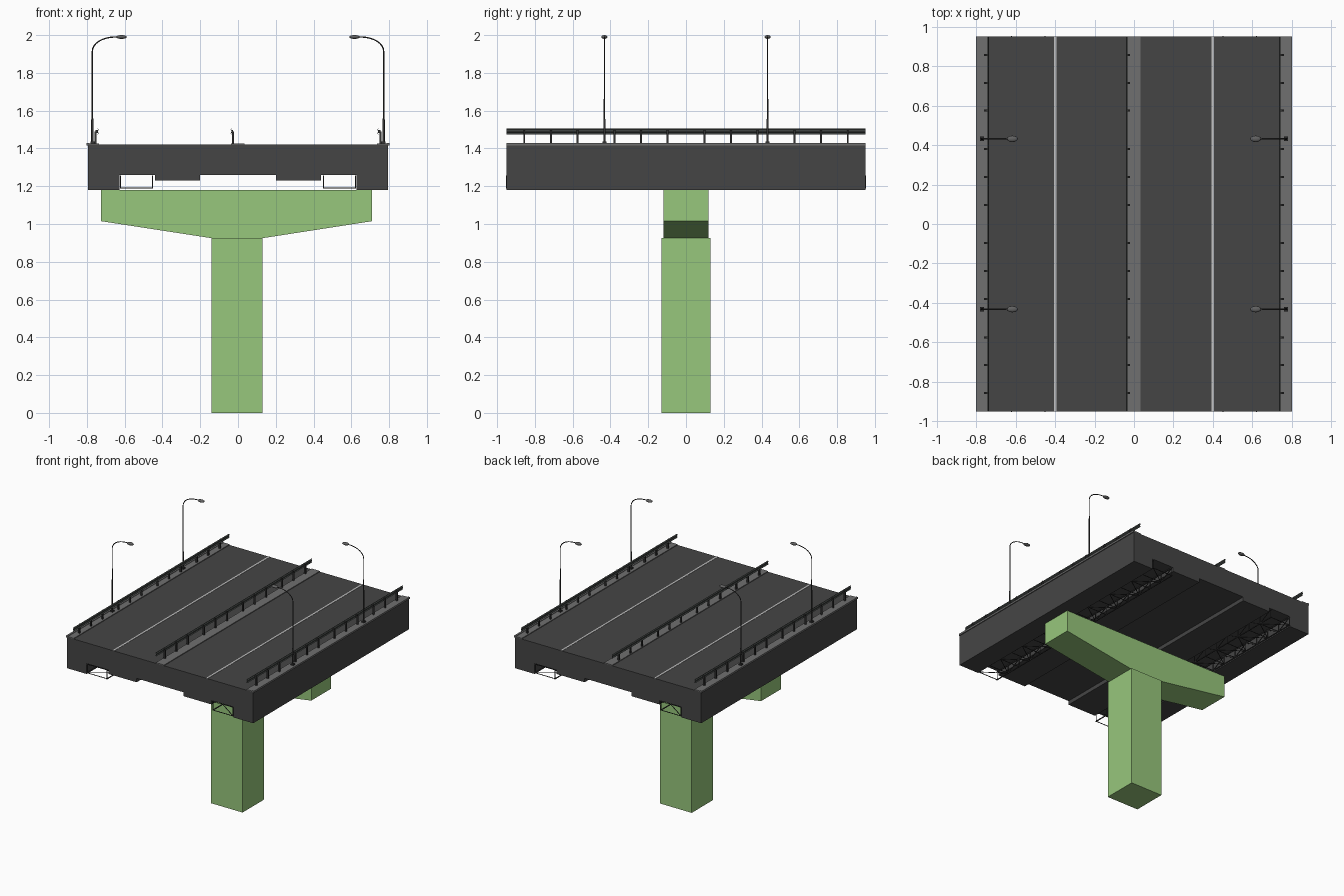
import bpy, bmesh, math
from mathutils import Vector, Matrix

if "Cube" in bpy.data.objects:
    bpy.data.objects.remove(bpy.data.objects["Cube"])


def material(name, r, g, b):
    m = bpy.data.materials.new(name)
    m.use_nodes = True
    m.diffuse_color = (r, g, b, 1)
    bsdf = m.node_tree.nodes["Principled BSDF"]
    bsdf.inputs["Base Color"].default_value = (r, g, b, 1)
    bsdf.inputs["Roughness"].default_value = 0.8
    return m


GREEN = material("pier green", 0.31, 0.57, 0.2)
ASPHALT = material("dark asphalt", 0.06, 0.06, 0.06)
PAVING = material("grey paving", 0.16, 0.16, 0.16)
WHITE = material("lane white", 0.55, 0.55, 0.55)
STEEL = material("rail steel", 0.075, 0.085, 0.08)
IRON = material("dark iron", 0.035, 0.035, 0.035)
LAMP = material("lamp grey", 0.12, 0.12, 0.12)

HALF = 0.95   # half the deck length
TOP = 1.42    # road surface height


def finish(name, bm, mat):
    bmesh.ops.recalc_face_normals(bm, faces=bm.faces)
    me = bpy.data.meshes.new(name)
    bm.to_mesh(me)
    bm.free()
    me.materials.append(mat)
    ob = bpy.data.objects.new(name, me)
    bpy.context.collection.objects.link(ob)
    return ob


def add_box(bm, x, y, z):
    size = [b - a for a, b in (x, y, z)]
    mid = [(a + b) / 2 for a, b in (x, y, z)]
    bmesh.ops.create_cube(bm, size=1, matrix=Matrix.Translation(mid) @ Matrix.Diagonal((*size, 1)))


def box(name, x, y, z, mat):
    bm = bmesh.new()
    add_box(bm, x, y, z)
    return finish(name, bm, mat)


def add_bar(bm, a, b, width):
    a, b = Vector(a), Vector(b)
    turn = (b - a).to_track_quat('Z', 'Y').to_matrix().to_4x4()
    scale = Matrix.Diagonal((width, width, (b - a).length, 1))
    bmesh.ops.create_cube(bm, size=1, matrix=Matrix.Translation((a + b) / 2) @ turn @ scale)


def extrude_profile(name, points, half, mat):
    """Extrude an (x, z) outline along y."""
    bm = bmesh.new()
    face = bm.faces.new([bm.verts.new((x, -half, z)) for x, z in points])
    ext = bmesh.ops.extrude_face_region(bm, geom=[face])["geom"]
    moved = [v for v in ext if isinstance(v, bmesh.types.BMVert)]
    bmesh.ops.translate(bm, verts=moved, vec=(0, 2 * half, 0))
    return finish(name, bm, mat)


def span(side, a, b):
    return tuple(sorted((side * a, side * b)))


# Pier: square column and tapered hammerhead cap
box("pier_column", (-0.14, 0.13), (-0.13, 0.13), (0, 0.925), GREEN)
extrude_profile("pier_cap", [(-0.14, 0.925), (0.13, 0.925), (0.71, 1.015),
                             (0.71, 1.18), (-0.725, 1.18), (-0.725, 1.015)], 0.12, GREEN)

# Deck slab and median
FULL = (-HALF, HALF)
box("deck_slab", (-0.795, 0.795), FULL, (1.26, TOP), ASPHALT)
box("median", (-0.036, 0.034), FULL, (TOP, 1.426), PAVING)


def guardrail(name, post_x, rail_x):
    # Posts in groups of three per rail section
    bm = bmesh.new()
    for i in range(4):
        for j in (-1, 0, 1):
            y = (i - 1.5) * 0.477 + j * 0.141
            add_box(bm, (post_x - 0.006, post_x + 0.006), (y - 0.005, y + 0.005), (TOP, 1.49))
            add_box(bm, span(1, post_x, rail_x), (y - 0.005, y + 0.005), (1.482, 1.498))
    finish(name + "_posts", bm, IRON)
    # Corrugated beam
    out = 0.005 if rail_x > post_x else -0.005
    levels = [1.475, 1.481, 1.487, 1.493, 1.499, 1.505]
    wave = [0, 1, 0, 0, 1, 0]
    skin = [(rail_x + out * w, z) for w, z in zip(wave, levels)]
    back = [(x - out * 0.6, z) for x, z in reversed(skin)]
    extrude_profile(name + "_beam", skin + back, HALF, STEEL)


guardrail("median_guardrail", -0.026, -0.035)


def under_truss(name, s):
    # Service walkway lattice hung between the edge beam and the inner slab
    bm = bmesh.new()
    inner, outer, low, high = s * 0.452, s * 0.622, 1.19, 1.254
    for x, z in ((inner, low), (outer, low), (inner, high), (outer, high)):
        add_bar(bm, (x, -HALF - 0.004, z), (x, HALF + 0.004, z), 0.006)
    bays = 16
    step = 2 * HALF / bays
    for i in range(bays + 1):
        y = -HALF + i * step
        add_bar(bm, (inner, y, low), (outer, y, low), 0.004)
        for x in (inner, outer):
            add_bar(bm, (x, y, low), (x, y, high), 0.004)
        if i < bays:
            a, b = (inner, outer) if i % 2 else (outer, inner)
            add_bar(bm, (a, y, low), (b, y + step, low), 0.004)
            c, d = (low, high) if i % 2 else (high, low)
            for x in (inner, outer):
                add_bar(bm, (x, y, c), (x, y + step, d), 0.004)
    finish(name, bm, IRON)


def street_lamp(name, s, y):
    # Tapered pole with a curved arm
    path = [(0.771, 1.425, 1.6), (0.771, 1.55, 1.6), (0.771, 1.56, 1.0), (0.771, 1.75, 0.9)]
    for i in range(9):
        t = math.radians(90 * i / 8)
        path.append((0.651 + 0.12 * math.cos(t), 1.915 + 0.075 * math.sin(t), 0.8))
    path.append((0.62, 1.993, 0.7))
    cu = bpy.data.curves.new(name, 'CURVE')
    cu.dimensions = '3D'
    cu.bevel_depth = 0.0042
    cu.bevel_resolution = 1
    cu.use_fill_caps = True
    sp = cu.splines.new('POLY')
    sp.points.add(len(path) - 1)
    for p, (x, z, r) in zip(sp.points, path):
        p.co = (s * x, y, z, 1)
        p.radius = r
    tmp = bpy.data.objects.new(name + "_path", cu)
    bpy.context.collection.objects.link(tmp)
    deps = bpy.context.evaluated_depsgraph_get()
    me = bpy.data.meshes.new_from_object(tmp.evaluated_get(deps))
    bpy.data.objects.remove(tmp)
    me.materials.clear()
    me.materials.append(IRON)
    pole = bpy.data.objects.new(name + "_pole", me)
    bpy.context.collection.objects.link(pole)
    # Flattened oval head and base plate
    bm = bmesh.new()
    bmesh.ops.create_uvsphere(bm, u_segments=16, v_segments=8, radius=1,
                              matrix=Matrix.Translation((s * 0.617, y, 1.99))
                              @ Matrix.Diagonal((0.028, 0.016, 0.01, 1)))
    head = finish(name + "_head", bm, LAMP)
    for ob in (pole, head):
        for p in ob.data.polygons:
            p.use_smooth = True
    box(name + "_base", (s * 0.771 - 0.011, s * 0.771 + 0.011), (y - 0.011, y + 0.011),
        (TOP, 1.436), IRON)


# Everything repeated on both sides
for label, s in (("left", 1), ("right", -1)):
    box(label + "_edge_beam", span(s, 0.627, 0.795), FULL, (1.18, 1.26), ASPHALT)
    box(label + "_inner_slab", span(s, 0.2, 0.44), FULL, (1.23, 1.26), ASPHALT)
    box(label + "_walkway", span(s, 0.737, 0.795), FULL, (TOP, 1.426), PAVING)
    box(label + "_coping", span(s, 0.787, 0.802), FULL, (1.416, 1.43), PAVING)
    box(label + "_lane_line", span(s, 0.392, 0.406), FULL, (TOP, 1.422), WHITE)
    guardrail(label + "_guardrail", s * 0.755, s * 0.741)
    under_truss(label + "_under_truss", s)
    for end, y in (("front", -0.432), ("back", 0.432)):
        street_lamp(f"{label}_{end}_lamp", s, y)
